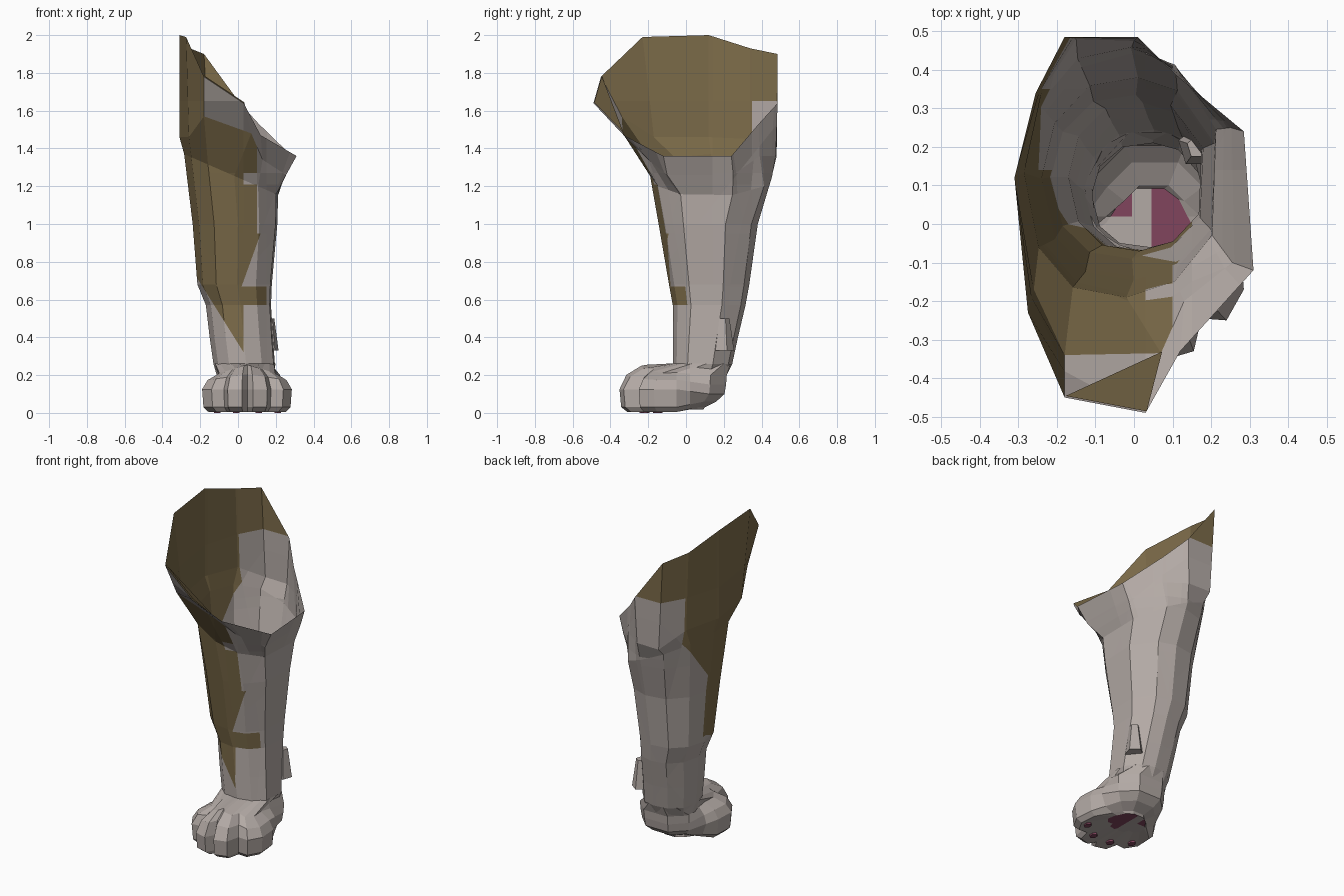
import bpy, bmesh, math
from mathutils import Vector

if "Cube" in bpy.data.objects:
    bpy.data.objects.remove(bpy.data.objects["Cube"])


def material(name, rgb):
    m = bpy.data.materials.new(name)
    m.diffuse_color = (*rgb, 1)
    m.use_nodes = True
    m.node_tree.nodes["Principled BSDF"].inputs["Base Color"].default_value = m.diffuse_color
    return m


GREY = material("warm grey fur", (0.45, 0.40, 0.375))
BROWN = material("brown fur", (0.205, 0.15, 0.068))
PINK = material("pink pad", (0.22, 0.06, 0.11))


def loft(bm, rings):
    """Skin a stack of equal-length closed rings, listed top to bottom."""
    vs = [[bm.verts.new(p) for p in r] for r in rings]
    n = len(vs[0])
    for a, b in zip(vs, vs[1:]):
        for i in range(n):
            j = (i + 1) % n
            bm.faces.new((a[i], b[i], b[j], a[j]))
    return vs


def cut(bm, planes):
    """Score straight colour borders into a mesh."""
    for co, no in planes:
        bmesh.ops.bisect_plane(bm, geom=bm.verts[:] + bm.edges[:] + bm.faces[:],
                               plane_co=co, plane_no=no, dist=1e-5)


def finish(bm, name, mats):
    me = bpy.data.meshes.new(name)
    bm.to_mesh(me)
    bm.free()
    for m in mats:
        me.materials.append(m)
    ob = bpy.data.objects.new(name, me)
    bpy.context.collection.objects.link(ob)
    return ob


# --- leg: open shell, high on the outer (-x) side, low on the inner side
rim = [(-.18, -.45, 1.78), (.03, -.49, 1.64), (.12, -.33, 1.47), (.31, -.12, 1.36),
       (.285, .24, 1.36), (.11, .385, 1.53), (.01, .485, 1.64), (-.18, .485, 1.90),
       (-.255, .34, 1.93), (-.31, .12, 2.0), (-.275, -.23, 1.99)]
shoulder = [(-.18, -.34, 1.57), (.07, -.335, 1.48), (.13, -.2, 1.34), (.255, -.10, 1.26),
            (.25, .25, 1.26), (.12, .39, 1.36), (0, .475, 1.36), (-.15, .48, 1.36),
            (-.24, .34, 1.45), (-.31, .12, 1.46), (-.26, -.17, 1.46)]
unit = [(-.5, -.92), (.05, -1), (.55, -.87), (.93, -.5), (.97, .35), (.55, .87),
        (.1, 1), (-.45, .92), (-.85, .55), (-1, 0), (-.85, -.6)]
# z, x min, x max, y min, y max, tilt
rows = [(1.26, -.285, .22, -.19, .455, .11), (1.0, -.24, .215, -.145, .38, 0),
        (.68, -.215, .185, -.09, .335, 0), (.57, -.17, .18, -.07, .315, 0),
        (.40, -.15, .19, -.07, .275, 0), (.26, -.13, .20, -.07, .245, 0),
        (.19, -.11, .18, -.06, .21, 0)]
rings = [rim, shoulder]
for z, x0, x1, y0, y1, t in rows:
    rings.append([((x0 + x1) / 2 + u * (x1 - x0) / 2, (y0 + y1) / 2 + v * (y1 - y0) / 2,
                   z - t * u) for u, v in unit])
bm = bmesh.new()
loft(bm, rings)

# cut the fur colour borders into the shell
cut(bm, [((x, 0, 0), (1, 0, 0)) for x in (.03, .1, .15)])
cut(bm, [((0, 0, z), (0, 0, 1)) for z in (.57, .67, .95, 1.21, 1.27, 1.65)])
cut(bm, [((0, y, 0), (0, 1, 0)) for y in (.14, .35)])
cut(bm, [((0, .14, 1.1), (0, 1, -.8)), ((.03, 0, .7), (.25, 0, -.09)),
         ((-.12, 0, .56), (.24, 0, .15))])
for f in bm.faces:
    x, y, z = f.calc_center_median()
    above = .24 * (x + .12) + .15 * (z - .56) > 0
    if z < .57 or 1.21 < z < 1.27:
        limit_x = .03
    elif z < .67:
        limit_x = .15
    elif z < .95:
        limit_x = .03 + .36 * (z - .7)
    else:
        limit_x = .1
    limit_y = 9 if z > 1.65 else max(.14, min(.35, .14 + (z - 1.1) * .8))
    blaze = y < -.33 and x > -.18 and z > 1.47
    f.material_index = int(above and x < limit_x and y < limit_y and not blaze)
finish(bm, "foreleg", [GREY, BROWN])

# --- brown lining just inside the front corner of the rim
bm = bmesh.new()
bm.faces.new([bm.verts.new(Vector(p) + Vector((.003, .004, .004)))
              for p in (rim[0], rim[1], shoulder[1])])
finish(bm, "rim_lining", [BROWN])

# --- paw: outline with four toe lobes, open into the leg
outline = [(-.185, -.05), (-.19, -.17), (-.14, -.25), (-.075, -.245), (-.055, -.33),
           (.02, -.352), (.05, -.30), (.08, -.352), (.155, -.33), (.175, -.245),
           (.24, -.25), (.285, -.17), (.275, -.05), (.21, .12), (.13, .2),
           (-.02, .2), (-.1, .12)]


def paw_ring(s, z_front, z_back, s_back, drop=0):
    pts = []
    for x, y in outline:
        if y > 0:
            pts.append((.05 + (x - .05) * s_back, y * s_back, z_back))
        else:
            px = .05 + (x - .05) * s
            pts.append((px, -.05 + (y + .05) * s, z_front - drop * abs(px - .05)))
    return pts


top = []
for x, y in outline:
    a = math.atan2((y + .075) / .275, (x - .05) / .235)
    top.append((.035 + .165 * math.cos(a), .0875 + .1575 * math.sin(a), .262))
bm = bmesh.new()
vs = loft(bm, [top, paw_ring(.62, .255, .2, 1.08, .3), paw_ring(.88, .205, .15, 1.06, .15),
               paw_ring(1, .125, .1, 1.02), paw_ring(.97, .03, .06, .8),
               paw_ring(.86, .005, .03, .5),
               [(.04 + (x - .05) * .48, .02 + y * .36, .018) for x, y in outline]])
sole = bm.faces.new(vs[-1])
cut(bm, [((.045, 0, 0), (1, 0, 0)), ((-.005, 0, 0), (1, 0, 0)), ((0, .02, 0), (0, 1, 0))])
for f in bm.faces:                           # main sole pad
    x, y, z = f.calc_center_median()
    if abs(z - .018) < 1e-4 and abs(f.normal.z) >= 0 and max(
            abs(v.co.z - .018) for v in f.verts) < 1e-4:
        f.material_index = int(x > .045 or (x < -.005 and y > .02))
finish(bm, "paw", [GREY, PINK])


def cone(name, sides, r1, r2, depth, loc, scale, mat):
    bm = bmesh.new()
    bmesh.ops.create_cone(bm, cap_ends=True, segments=sides, radius1=r1, radius2=r2, depth=depth)
    for v in bm.verts:
        v.co = Vector((v.co.x * scale[0], v.co.y * scale[1], v.co.z)) + Vector(loc)
    finish(bm, name, [mat])


# --- small toe pads under each toe
for i, (x, y) in enumerate([(-.11, -.15), (-.01, -.22), (.11, -.22), (.21, -.15)]):
    cone(f"toe_pad_{i + 1}", 6, .02, .02, .014, (x, y, .007), (1, 1.3), PINK)

# --- dewclaw stub on the inner back side
cone("dewclaw", 5, .055, .03, .17, (.165, .2, .415), (.95, 1), GREY)
